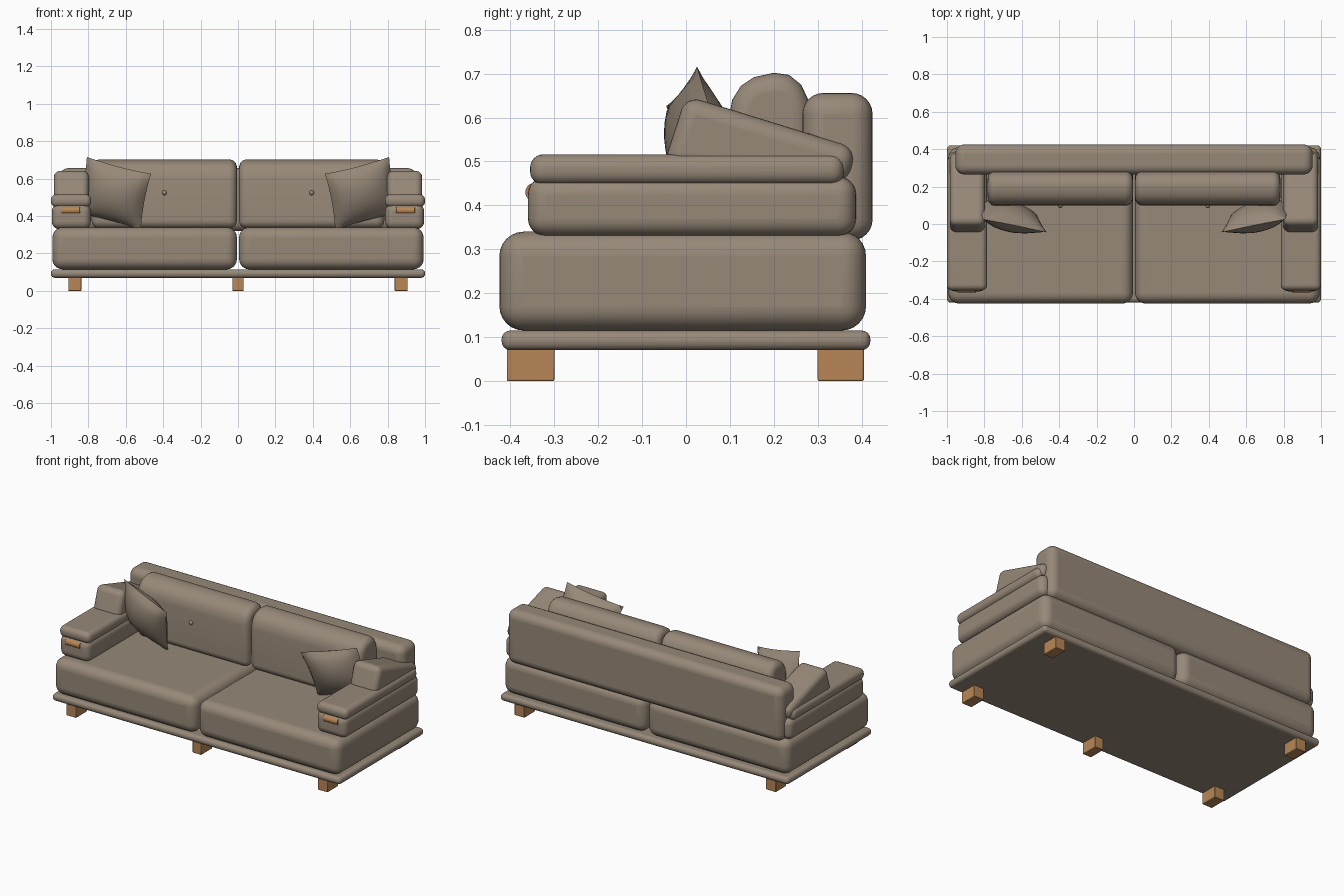
import bpy, bmesh, math
from mathutils import Vector

if "Cube" in bpy.data.objects:
    bpy.data.objects.remove(bpy.data.objects["Cube"])


def material(name, rgb):
    m = bpy.data.materials.new(name)
    m.use_nodes = True
    m.diffuse_color = (*rgb, 1)
    bsdf = next(n for n in m.node_tree.nodes if n.type == 'BSDF_PRINCIPLED')
    bsdf.inputs["Base Color"].default_value = (*rgb, 1)
    bsdf.inputs["Roughness"].default_value = 0.8
    return m


FABRIC = material("taupe fabric", (0.31, 0.25, 0.19))
WOOD = material("warm oak", (0.48, 0.24, 0.095))


def finish(name, bm, mat, bevel=0, segments=6, angle=50):
    bmesh.ops.recalc_face_normals(bm, faces=bm.faces[:])
    me = bpy.data.meshes.new(name)
    bm.to_mesh(me)
    bm.free()
    ob = bpy.data.objects.new(name, me)
    bpy.context.collection.objects.link(ob)
    me.materials.append(mat)
    if bevel:
        mod = ob.modifiers.new("rounded edges", 'BEVEL')
        mod.width = bevel
        mod.segments = segments
        mod.limit_method = 'ANGLE'
        mod.angle_limit = math.radians(angle)
    bpy.ops.object.select_all(action='DESELECT')
    ob.select_set(True)
    bpy.context.view_layer.objects.active = ob
    bpy.ops.object.shade_smooth_by_angle(angle=math.radians(40))
    return ob


def prism(name, x0, x1, profile, mat, bevel, segments=6, angle=50):
    """Extrude a (y, z) outline along x and round its edges."""
    bm = bmesh.new()
    x0, x1 = sorted((x0, x1))
    face = bm.faces.new([bm.verts.new((x0, y, z)) for y, z in profile])
    new = bmesh.ops.extrude_face_region(bm, geom=[face])["geom"]
    verts = [g for g in new if isinstance(g, bmesh.types.BMVert)]
    bmesh.ops.translate(bm, verts=verts, vec=(x1 - x0, 0, 0))
    return finish(name, bm, mat, bevel, segments, angle)


def box(name, x, y, z, mat, bevel, segments=6):
    outline = [(y[0], z[0]), (y[1], z[0]), (y[1], z[1]), (y[0], z[1])]
    return prism(name, x[0], x[1], outline, mat, bevel, segments)


def pillow(name, side, n=14):
    """Square throw pillow: two puffed sheets meeting at a pinched seam."""
    centre = Vector((-0.664, 0.0385, 0.521))
    across = Vector((0.1715, -0.035, -0.045))
    down = Vector((-0.0275, 0.0485, -0.15))
    normal = across.cross(down).normalized()
    bm = bmesh.new()
    for sign in (-1, 1):
        grid = []
        for i in range(n + 1):
            row = []
            for j in range(n + 1):
                u, v = 2 * i / n - 1, 2 * j / n - 1
                puff = 0.075 * max(0, (1 - u * u) * (1 - v * v)) ** 0.65
                pu = u * (1 - 0.05 * (1 - v * v))
                pv = v * (1 - 0.05 * (1 - u * u))
                p = centre + across * pu + down * pv + normal * puff * sign
                row.append(bm.verts.new((-side * p.x, p.y, p.z)))
            grid.append(row)
        for i in range(n):
            for j in range(n):
                bm.faces.new((grid[i][j], grid[i + 1][j],
                              grid[i + 1][j + 1], grid[i][j + 1]))
    bmesh.ops.remove_doubles(bm, verts=bm.verts[:], dist=0.0005)
    return finish(name, bm, FABRIC)


# Platform, backrest and middle leg
box("base_platform", (-1, 1), (-0.42, 0.42), (0.07, 0.115), FABRIC, 0.02, 4)
box("backrest", (-0.955, 0.955), (0.265, 0.425), (0.32, 0.656), FABRIC, 0.048)
box("middle_leg", (-0.03, 0.03), (-0.408, -0.3), (0, 0.075), WOOD, 0.003, 2)

CUSHION = [(0.10, 0.335), (0.098, 0.60), (0.105, 0.64), (0.125, 0.672),
           (0.155, 0.692), (0.20, 0.702), (0.235, 0.697), (0.262, 0.675),
           (0.279, 0.64), (0.285, 0.60), (0.285, 0.335)]
BOLSTER = [(-0.052, 0.49), (0.0, 0.65), (0.388, 0.53), (0.368, 0.45)]

for s, side in ((-1, "right"), (1, "left")):
    # Legs
    for y0, y1, end in ((-0.408, -0.3, "front"), (0.3, 0.405, "back")):
        box(f"{side}_{end}_leg", (s * 0.838, s * 0.907), (y0, y1),
            (0, 0.075), WOOD, 0.003, 2)
    # Seat and back cushions
    box(f"{side}_seat_cushion", (s * 0.006, s * 0.992), (-0.425, 0.41),
        (0.115, 0.34), FABRIC, 0.055)
    prism(f"{side}_back_cushion", s * 0.006, s * 0.782, CUSHION, FABRIC, 0.04)
    # Armrest: lower block, top pad and sloped bolster
    box(f"{side}_arm_block", (s * 0.787, s * 0.995), (-0.36, 0.387),
        (0.33, 0.465), FABRIC, 0.04)
    box(f"{side}_arm_pad", (s * 0.785, s), (-0.355, 0.36),
        (0.447, 0.516), FABRIC, 0.03)
    prism(f"{side}_arm_bolster", s * 0.797, s * 0.985, BOLSTER, FABRIC, 0.035)
    # Wooden peg set into the arm front
    peg = [(-0.345 + 0.021 * math.cos(a), 0.43 + 0.021 * math.sin(a))
           for a in (math.tau * k / 24 for k in range(24))]
    prism(f"{side}_arm_peg", s * 0.845, s * 0.945, peg, WOOD, 0.002, 2)
    # Button on the back cushion
    bm = bmesh.new()
    bmesh.ops.create_uvsphere(bm, u_segments=16, v_segments=8, radius=0.013)
    bmesh.ops.translate(bm, verts=bm.verts[:], vec=(s * 0.394, 0.098, 0.524))
    finish(f"{side}_button", bm, FABRIC)
    pillow(f"{side}_throw_pillow", s)
